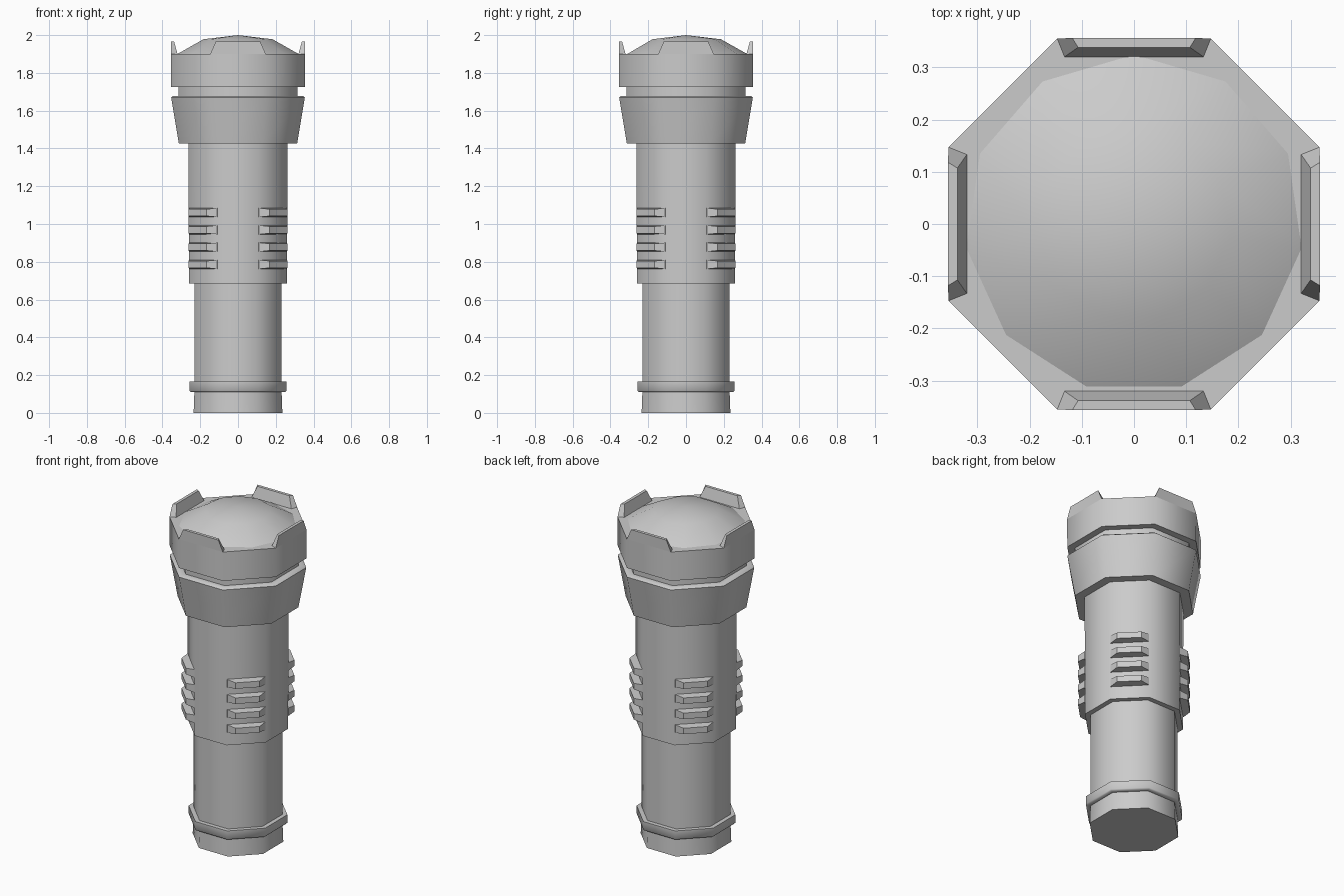
import bpy, bmesh, math
from mathutils import Matrix

if "Cube" in bpy.data.objects:
    bpy.data.objects.remove(bpy.data.objects["Cube"])

OCT = 1 / math.cos(math.pi / 8)  # apothem -> corner radius


def finish(name, bm, angle=None):
    bmesh.ops.recalc_face_normals(bm, faces=bm.faces)
    me = bpy.data.meshes.new(name)
    bm.to_mesh(me)
    bm.free()
    ob = bpy.data.objects.new(name, me)
    bpy.context.collection.objects.link(ob)
    if angle:
        bpy.ops.object.select_all(action='DESELECT')
        ob.select_set(True)
        bpy.context.view_layer.objects.active = ob
        bpy.ops.object.shade_smooth_by_angle(angle=math.radians(angle))
    return ob


def lathe(name, profile, sides=8, start=math.pi / 8, scale=OCT, angle=50):
    """Capped solid of stacked polygon rings from (radius, z) pairs."""
    bm = bmesh.new()
    rings = []
    for r, z in profile:
        if r == 0:
            rings.append([bm.verts.new((0, 0, z))] * sides)
            continue
        rings.append([bm.verts.new((r * scale * math.cos(start + math.tau * i / sides),
                                    r * scale * math.sin(start + math.tau * i / sides), z))
                      for i in range(sides)])
    for a, b in zip(rings, rings[1:]):
        for i in range(sides):
            j = (i + 1) % sides
            quad = [a[i], a[j], b[j], b[i]]
            bm.faces.new(list(dict.fromkeys(quad)))
    for ring in (rings[0], rings[-1]):
        if ring[0] is not ring[1]:
            bm.faces.new(ring)
    return finish(name, bm, angle)


def loft(bm, lower, upper, turn):
    """Block between two matching loops, turned about z."""
    m = Matrix.Rotation(turn, 4, 'Z')
    a = [bm.verts.new(p) for p in lower]
    b = [bm.verts.new(p) for p in upper]
    bmesh.ops.transform(bm, matrix=m, verts=a + b)
    n = len(a)
    bm.faces.new(a)
    bm.faces.new(b)
    for i in range(n):
        j = (i + 1) % n
        bm.faces.new((a[i], a[j], b[j], b[i]))


# Handle, tail ring and grip sleeve
lathe("handle_tube", [(0.235, 0), (0.231, 0.11), (0.25, 0.11), (0.256, 0.117),
                      (0.256, 0.165), (0.231, 0.165), (0.231, 0.685),
                      (0.26, 0.685), (0.262, 1.425)])

# Flared head with a groove below the bezel
lathe("lamp_head", [(0.313, 1.425), (0.354, 1.67), (0.345, 1.677), (0.314, 1.677),
                    (0.314, 1.725), (0.354, 1.725), (0.355, 1.90)])

# Low domed lens
lathe("lens", [(0.333, 1.895), (0.185, 1.978), (0, 2.0)],
      sides=11, start=math.pi / 2, scale=1, angle=60)

# Four bezel teeth
bm = bmesh.new()
for k in range(4):
    loft(bm,
         [(0.355, -0.147, 1.90), (0.355, 0.147, 1.90), (0.32, 0.133, 1.90), (0.32, -0.133, 1.90)],
         [(0.356, -0.118, 1.965), (0.356, 0.118, 1.965), (0.338, 0.107, 1.965), (0.338, -0.107, 1.965)],
         k * math.pi / 2)
finish("bezel_teeth", bm)

# Cooling fins on the diagonal faces of the sleeve
bm = bmesh.new()
for k in range(4):
    for i in range(4):
        z = 0.786 + i * 0.0915

        def edge(s):
            return [(0.25, -0.106, z + s * 0.024), (0.262, -0.106, z + s * 0.024),
                    (0.302, -0.067, z + s * 0.018), (0.302, 0.067, z + s * 0.018),
                    (0.262, 0.106, z + s * 0.024), (0.25, 0.106, z + s * 0.024)]
        loft(bm, edge(-1), edge(1), math.pi / 4 + k * math.pi / 2)
finish("cooling_fins", bm)
